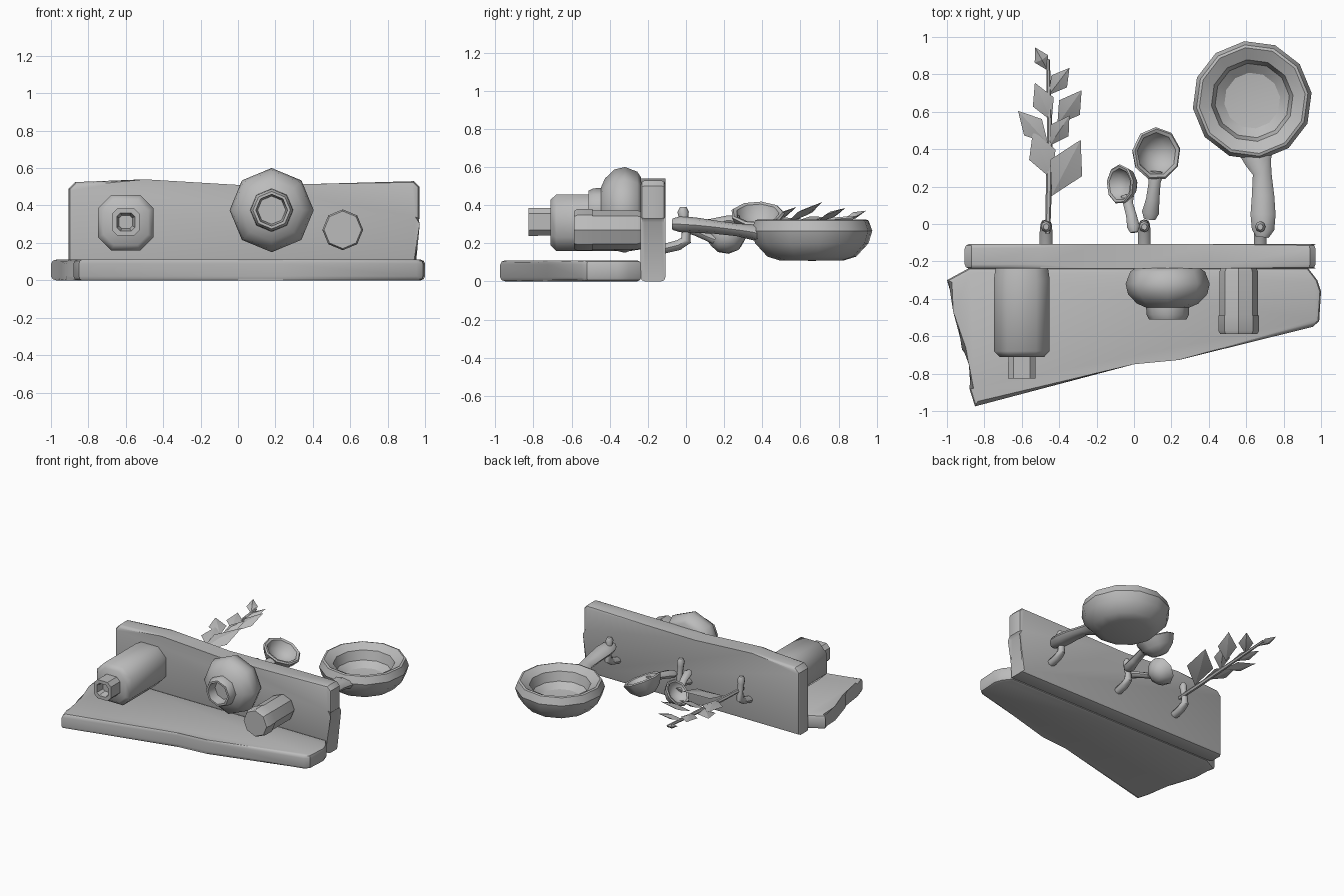
import bpy, bmesh, math
from mathutils import Matrix, Vector

if "Cube" in bpy.data.objects:
    bpy.data.objects.remove(bpy.data.objects["Cube"])

grey = bpy.data.materials.new("plain grey")
grey.diffuse_color = (0.5, 0.5, 0.5, 1)
grey.use_nodes = True
grey.node_tree.nodes["Principled BSDF"].inputs["Base Color"].default_value = grey.diffuse_color


def finish(bm, name, angle=40):
    bmesh.ops.recalc_face_normals(bm, faces=bm.faces[:])
    me = bpy.data.meshes.new(name)
    bm.to_mesh(me)
    bm.free()
    me.materials.append(grey)
    ob = bpy.data.objects.new(name, me)
    bpy.context.collection.objects.link(ob)
    bpy.ops.object.select_all(action='DESELECT')
    ob.select_set(True)
    bpy.context.view_layer.objects.active = ob
    bpy.ops.object.shade_smooth_by_angle(angle=math.radians(angle))
    return ob


def skin(bm, rings):
    """Bridge rings of points; a ring of one point is a pole."""
    vr = [[bm.verts.new(p) for p in r] for r in rings]
    for a, b in zip(vr, vr[1:]):
        n = max(len(a), len(b))
        for i in range(n):
            j = (i + 1) % n
            if len(a) == 1:
                bm.faces.new((a[0], b[i], b[j]))
            elif len(b) == 1:
                bm.faces.new((a[i], a[j], b[0]))
            else:
                bm.faces.new((a[i], a[j], b[j], b[i]))


def ngon(n, phase=0.0):
    return [(math.cos(phase + 2 * math.pi * i / n), math.sin(phase + 2 * math.pi * i / n))
            for i in range(n)]


def lathe(name, profile, shape, mat, angle=40):
    """Stack scaled copies of a cross-section along local z."""
    bm = bmesh.new()
    rings = [[mat @ Vector((0, 0, z))] if r == 0 else
             [mat @ Vector((x * r, y * r, z)) for x, y in shape] for r, z in profile]
    skin(bm, rings)
    return finish(bm, name, angle)


def prism(name, outline, depth, mat, width=0.022):
    """Extrude an outline along local z and round its rims."""
    bm = bmesh.new()
    vs = [[bm.verts.new(mat @ Vector((x, y, z))) for x, y in outline] for z in (0, depth)]
    caps = [bm.faces.new(v) for v in vs]
    n = len(outline)
    for i in range(n):
        j = (i + 1) % n
        bm.faces.new((vs[0][i], vs[0][j], vs[1][j], vs[1][i]))
    edges = list({e for f in caps for e in f.edges})
    bmesh.ops.bevel(bm, geom=edges, offset=width, segments=2, profile=0.5,
                    affect='EDGES', clamp_overlap=False)
    return finish(bm, name, 35)


def tube(name, pts, n=8):
    """Sweep an ellipse: each point is (x, y, z, half width, half height)."""
    bm = bmesh.new()
    P = [Vector(p[:3]) for p in pts]
    rings = [[P[0]]]
    for i, p in enumerate(pts):
        d = (P[min(i + 1, len(P) - 1)] - P[max(i - 1, 0)]).normalized()
        s = Vector((1, 0, 0))
        s = (s - d * s.dot(d)).normalized()
        u = d.cross(s)
        rings.append([P[i] + s * x * p[3] + u * y * p[4] for x, y in ngon(n)])
    rings.append([P[-1]])
    skin(bm, rings)
    return finish(bm, name, 50)


# Irregular wide plank
plank = [(-1, -.30), (-.88, -.235), (.93, -.235), (.98, -.30), (1, -.36), (.99, -.52),
         (.955, -.55), (.24, -.727), (0, -.75), (-.85, -.975), (-.88, -.88), (-.86, -.745),
         (-.92, -.67), (-.945, -.465)]
prism("wide_plank", plank, .11, Matrix.Identity(4))

# Upright board with a wavy top edge
board = [(-.905, 0), (.95, 0), (.95, .31), (.97, .33), (.97, .5), (.94, .53), (.4, .515),
         (0, .51), (-.2, .522), (-.5, .54), (-.87, .525), (-.905, .49)]
prism("upright_board", board, .13,
      Matrix.Translation((0, -.108, 0)) @ Matrix.Rotation(math.pi / 2, 4, 'X'))


def outward(x, z):
    return Matrix.Translation((x, -.235, z)) @ Matrix.Rotation(math.pi / 2, 4, 'X')


# Bottle, pot and jar fixed to the front of the board
c = .6
soft_square = [(1, -c), (1, c), (c, 1), (-c, 1), (-1, c), (-1, -c), (-c, -1), (c, -1)]
lathe("bottle_body", [(0, 0), (.14, 0), (.149, .06), (.149, .445), (.12, .475), (0, .475)],
      [(x, y * 1.0) for x, y in [(1, -.52), (1, .52), (.52, 1), (-.52, 1), (-1, .52),
                                 (-1, -.52), (-.52, -1), (.52, -1)]], outward(-.6, .308), 50)
lathe("bottle_neck", [(0, .46), (.072, .46), (.073, .59), (.048, .59), (.035, .53), (0, .53)],
      soft_square, outward(-.6, .312))
lathe("round_pot", [(0, 0), (.17, 0), (.2, .02), (.225, .085), (.212, .14), (.165, .19),
                    (.115, .212), (.113, .25), (.1, .276), (.085, .276), (.075, .2), (0, .2)],
      ngon(8), outward(.18, .375), 50)
lathe("jar_body", [(0, 0), (.095, 0), (.103, .02), (.103, .26), (0, .26)],
      ngon(8), outward(.56, .27))
lathe("jar_lid", [(0, .255), (.109, .255), (.109, .335), (.1, .352), (0, .352)],
      ngon(8), outward(.56, .27))

# Hooks on the back of the board
for i, x in enumerate((-.47, .055, .675)):
    tube(f"hook_{i + 1}", [(x, -.12, .17, .034, .025), (x, -.04, .19, .034, .027),
                           (x, .0, .215, .03, .028), (x, .0, .27, .022, .022),
                           (x, -.012, .33, .024, .024), (x, -.015, .365, .028, .03),
                           (x, -.015, .39, .015, .017)])

# Frying pan
lathe("pan_dish", [(0, .108), (.17, .11), (.235, .13), (.3, .2), (.32, .265), (.3, .32),
                   (.285, .325), (.22, .29), (.2, .22), (.15, .18), (0, .165)],
      ngon(12, .13), Matrix.Translation((.632, .66, 0)), 32)
tube("pan_handle", [(.685, -.07, .3, .035, .03), (.69, -.03, .3, .06, .042),
                    (.69, .05, .295, .067, .04), (.69, .15, .285, .06, .035),
                    (.685, .27, .27, .05, .033), (.665, .33, .262, .07, .04),
                    (.655, .38, .25, .09, .04)])


# Two ladles, tilted away from each other
def ladle(name, r, loc, tilt, handle):
    prof = [(0, -.84), (.45, -.77), (.8, -.45), (1, 0), (.93, .06), (.8, .02), (.62, -.35), (0, -.58)]
    lathe(name + "_bowl", [(a * r, b * r) for a, b in prof], ngon(9, .2),
          Matrix.Translation(loc) @ Matrix.Rotation(math.radians(tilt), 4, 'Y'), 45)
    tube(name + "_handle", handle)


ladle("large_ladle", .143, (.12, .375, .355), 25,
      [(.083, .025, .28, .03, .02), (.088, .06, .285, .046, .03), (.1, .13, .3, .036, .028),
       (.11, .22, .32, .032, .026), (.115, .28, .315, .045, .03)])
ladle("small_ladle", .107, (-.075, .212, .24), -48,
      [(.0, -.045, .29, .02, .016), (-.003, -.015, .285, .034, .026),
       (-.015, .05, .262, .028, .022), (-.032, .11, .235, .026, .022),
       (-.035, .15, .22, .035, .026)])

# Herb sprig: stem and diamond leaves
tube("sprig_stem", [(-.462, -.05, .28, .014, .014), (-.455, .2, .285, .016, .016),
                    (-.45, .5, .3, .014, .014), (-.46, .88, .335, .01, .01)], 6)
leaves = [(-.46, .82, -.53, .945, .05), (-.455, .69, -.345, .835, .07), (-.44, .55, -.53, .755, .03),
          (-.41, .53, -.28, .715, .11), (-.46, .43, -.62, .605, .03), (-.45, .42, -.345, .58, .09),
          (-.44, .24, -.54, .50, .03), (-.44, .15, -.285, .45, .11)]
for i, (bx, by, tx, ty, rise) in enumerate(leaves):
    bz = .28 + .05 * by
    a, b = Vector((bx, by, bz)), Vector((tx, ty, bz + rise))
    d = b - a
    side = Vector((d.y, -d.x, 0)).normalized()
    up = side.cross(d).normalized()
    m = a + d * .5
    w = d.length * .27
    bm = bmesh.new()
    skin(bm, [[a], [m + side * w, m + up * .018, m - side * w, m - up * .018], [b]])
    finish(bm, f"leaf_{i + 1}", 20)
